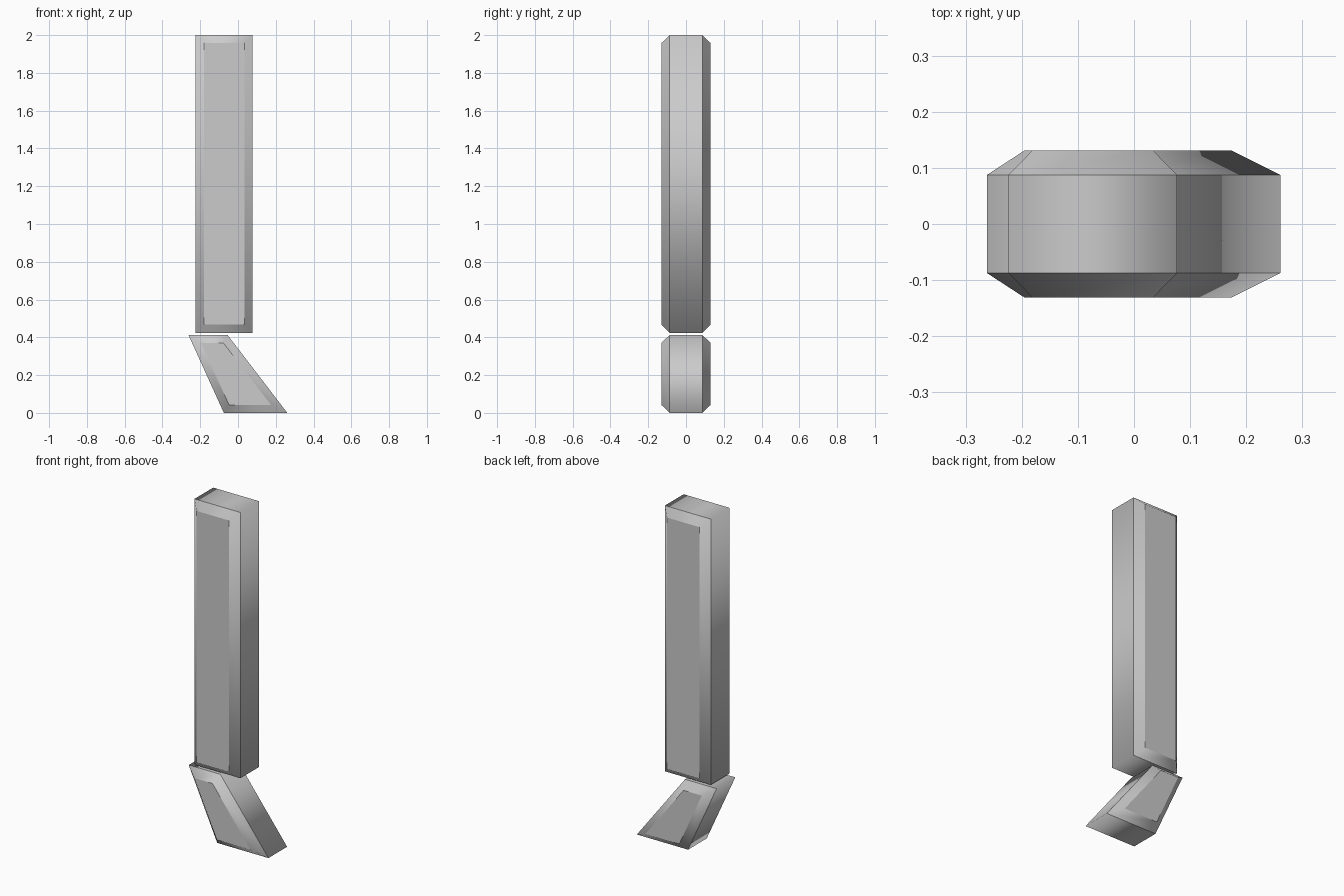
import bpy
import bmesh

cube = bpy.data.objects.get("Cube")
if cube:
    bpy.data.objects.remove(cube, do_unlink=True)

HALF_BAND = 0.0875   # half width of the straight side band
HALF_DEPTH = 0.131   # half width across the raised panels
BEVEL = 0.043        # panel border seen from the front

grey = bpy.data.materials.new("plain grey")
grey.use_nodes = True
colour = (0.6, 0.6, 0.6, 1)
grey.diffuse_color = colour
grey.node_tree.nodes["Principled BSDF"].inputs["Base Color"].default_value = colour


def bevelled_bar(name, outline):
    """Extrude an x-z outline along y and raise a bevelled panel at each end."""
    bm = bmesh.new()
    front = bm.faces.new([bm.verts.new((x, -HALF_BAND, z)) for x, z in outline])
    extruded = bmesh.ops.extrude_face_region(bm, geom=[front], use_keep_orig=True)
    moved = [v for v in extruded["geom"] if isinstance(v, bmesh.types.BMVert)]
    bmesh.ops.translate(bm, verts=moved, vec=(0, 2 * HALF_BAND, 0))
    bmesh.ops.recalc_face_normals(bm, faces=bm.faces[:])

    # Inset both ends and push the panels out to make the bevelled border
    bm.normal_update()
    caps = [f for f in bm.faces if abs(f.normal.y) > 0.9]
    bmesh.ops.inset_individual(bm, faces=caps, thickness=BEVEL, use_even_offset=True)
    for cap in caps:
        for v in cap.verts:
            v.co.y = HALF_DEPTH if v.co.y > 0 else -HALF_DEPTH

    # Smooth around each ring, sharp where rings and panels meet
    bm.normal_update()
    for f in bm.faces:
        f.smooth = True
    for e in bm.edges:
        a, b = e.verts
        e.smooth = abs(a.co.y - b.co.y) > 0.001

    mesh = bpy.data.meshes.new(name)
    bm.to_mesh(mesh)
    bm.free()
    mesh.materials.append(grey)
    obj = bpy.data.objects.new(name, mesh)
    bpy.context.collection.objects.link(obj)
    return obj


# Tall straight bar
bevelled_bar("upper_bar", [(-0.224, 0.424), (0.077, 0.424), (0.077, 2), (-0.224, 2)])

# Slanted foot, wider at the ground
bevelled_bar("slanted_foot", [(-0.075, 0), (0.261, 0), (-0.055, 0.412), (-0.262, 0.412)])
